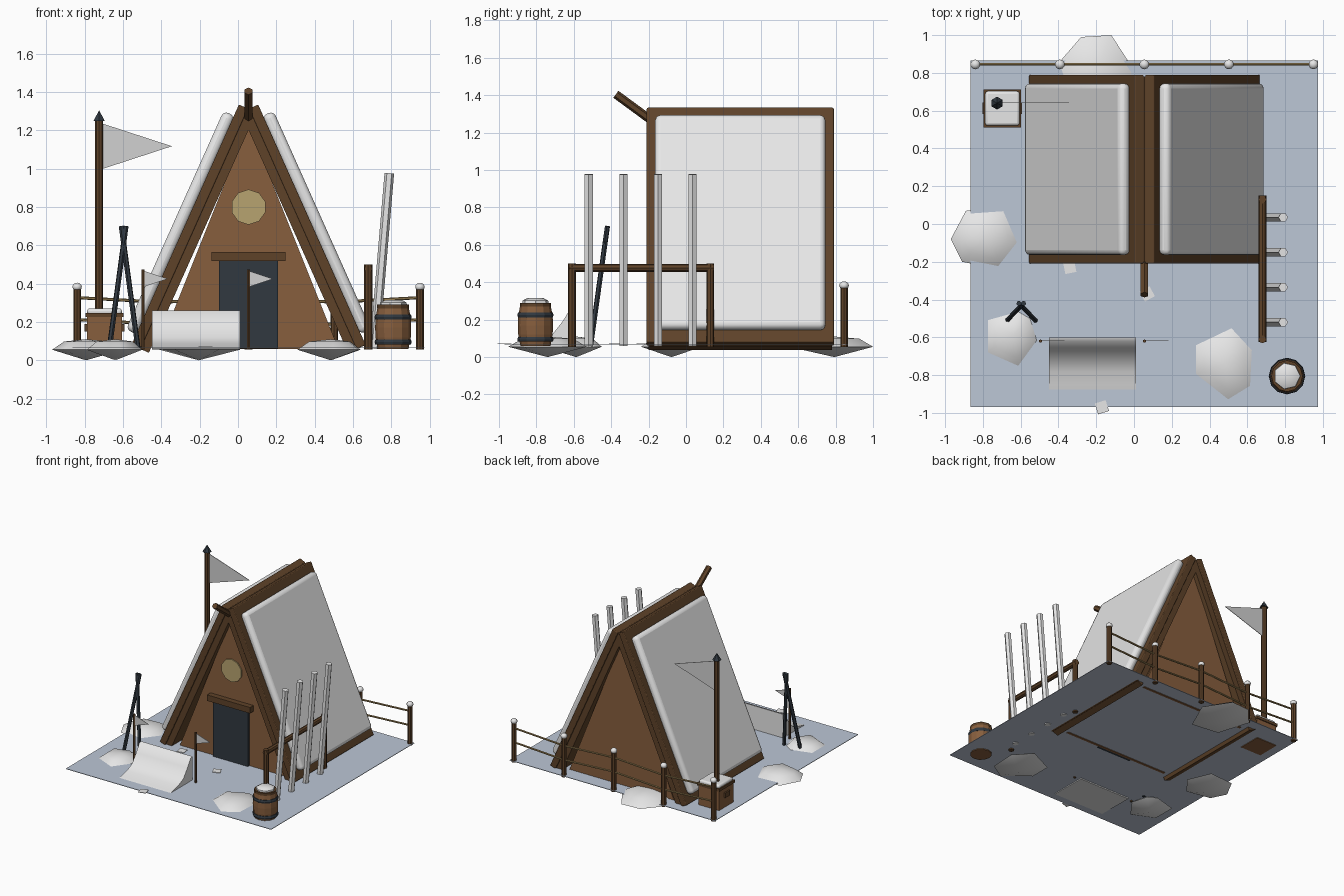
import bpy, bmesh, math
from mathutils import Vector, Matrix

cube = bpy.data.objects.get("Cube")
if cube:
    bpy.data.objects.remove(cube, do_unlink=True)


def material(name, *srgb):
    lin = [((c + 0.055) / 1.055) ** 2.4 for c in srgb] + [1]
    m = bpy.data.materials.new(name)
    m.use_nodes = True
    m.diffuse_color = lin
    m.node_tree.nodes["Principled BSDF"].inputs["Base Color"].default_value = lin
    return m


SNOW = material("snow white", .91, .91, .91)
CLOTH = material("pale cloth", .82, .82, .82)
GROUND = material("icy blue ground", .74, .78, .84)
PLANK = material("warm plank brown", .53, .37, .24)
TIMBER = material("dark timber brown", .37, .26, .16)
IRON = material("dark iron", .19, .22, .25)
GLASS = material("window yellow", .72, .64, .44)
ROPE = material("rope tan", .62, .52, .34)

FLOOR = .063
MID = .055      # hut centre line in x


def finish(name, bm, mat, smooth=False, bevel=0):
    bmesh.ops.recalc_face_normals(bm, faces=bm.faces)
    me = bpy.data.meshes.new(name)
    bm.to_mesh(me)
    bm.free()
    me.materials.append(mat)
    ob = bpy.data.objects.new(name, me)
    bpy.context.collection.objects.link(ob)
    if bevel:
        mod = ob.modifiers.new("round", "BEVEL")
        mod.width, mod.segments = bevel, 3
    if smooth:
        bpy.ops.object.select_all(action="DESELECT")
        ob.select_set(True)
        bpy.context.view_layer.objects.active = ob
        bpy.ops.object.shade_smooth_by_angle(angle=math.radians(50))
    return ob


def box(name, size, loc, mat, tilt=0, axis="Y", **kw):
    bm = bmesh.new()
    m = Matrix.Translation(loc) @ Matrix.Rotation(tilt, 4, axis) @ Matrix.Diagonal((*size, 1))
    bmesh.ops.create_cube(bm, size=1, matrix=m)
    return finish(name, bm, mat, **kw)


def rod(name, a, b, r, mat, sides=8, r2=None, **kw):
    a, b = Vector(a), Vector(b)
    d = b - a
    bm = bmesh.new()
    m = Matrix.Translation((a + b) / 2) @ d.to_track_quat("Z", "Y").to_matrix().to_4x4()
    bmesh.ops.create_cone(bm, cap_ends=True, segments=sides, radius1=r,
                          radius2=r if r2 is None else r2, depth=d.length, matrix=m)
    return finish(name, bm, mat, **kw)


def ball(name, loc, size, mat, **kw):
    bm = bmesh.new()
    m = Matrix.Translation(loc) @ Matrix.Diagonal((*size, 1))
    bmesh.ops.create_uvsphere(bm, u_segments=10, v_segments=6, radius=1, matrix=m)
    return finish(name, bm, mat, smooth=True, **kw)


def prism(name, points, offset, mat, **kw):
    """Extrude a flat outline of 3D points by an offset."""
    bm = bmesh.new()
    face = bm.faces.new([bm.verts.new(p) for p in points])
    ext = bmesh.ops.extrude_face_region(bm, geom=[face])
    bmesh.ops.translate(bm, vec=offset, verts=[v for v in ext["geom"] if isinstance(v, bmesh.types.BMVert)])
    return finish(name, bm, mat, **kw)


def turned(name, loc, rings, mat, sides=12, **kw):
    """Stack rings of (radius, height) into a closed round body."""
    bm = bmesh.new()
    loops = []
    for r, z in rings:
        loops.append([bm.verts.new((loc[0] + r * math.cos(math.tau * i / sides),
                                    loc[1] + r * math.sin(math.tau * i / sides), z)) for i in range(sides)])
    for low, high in zip(loops, loops[1:]):
        for i in range(sides):
            j = (i + 1) % sides
            bm.faces.new((low[i], low[j], high[j], high[i]))
    bm.faces.new(loops[0])
    bm.faces.new(loops[-1])
    return finish(name, bm, mat, **kw)


# Ground sheet
box("ground", (1.84, 1.835, .004), (.055, -.052, .066), GROUND)
for i, (x, y, turn) in enumerate([(-.17, -.97, .3), (.07, -.37, .5), (-.34, -.23, .2)]):
    box(f"snow_patch_{i}", (.06, .06, .004), (x, y, .071), SNOW, turn, "Z")

# Hut end walls
for name, y in (("front_wall", -.155), ("back_wall", .725)):
    prism(name, [(MID - .47, y, FLOOR - .003), (MID + .47, y, FLOOR - .003), (MID, y, 1.235)], (0, .02, 0), PLANK)

# Roof: two timber layers and a thick snow blanket on each slope
SLOPE = math.radians(65.9)
for side, s in (("left", 1), ("right", -1)):
    def layer(name, size, t, y, mat, **kw):
        x = .331 + t * math.sin(SLOPE)
        z = .7075 + t * math.cos(SLOPE)
        box(f"{side}_{name}", size, (MID + s * x, y, z), mat, s * SLOPE, **kw)
    layer("roof_lining", (1.375, .98, .05), -.075, .29, TIMBER)
    layer("roof_slab", (1.375, 1, .052), -.026, .29, TIMBER, bevel=.006)
    layer("roof_snow", (1.25, .91, .065), .027, .29, SNOW, bevel=.028, smooth=True)
rod("ridge_horn", (MID, -.375, 1.405), (MID, -.13, 1.225), .023, TIMBER, 6)

# Door, lintel and round window
box("door", (.31, .02, .465), (MID, -.165, .293), IRON)
box("door_lintel", (.385, .05, .048), (MID, -.175, .542), TIMBER)
rod("window", (MID, -.15, .8), (MID, -.164, .8), .092, GLASS, 10)

# Back fence
POSTS = [-.84 + .4475 * i for i in range(5)]
FENCE = .845
for i, x in enumerate(POSTS):
    rod(f"fence_post_{i}", (x, FENCE, .055), (x, FENCE, .375), .02, TIMBER)
    ball(f"fence_snow_cap_{i}", (x, FENCE, .383), (.026, .026, .022), SNOW)
for i, (a, b) in enumerate(zip(POSTS, POSTS[1:])):
    for z in (.2, .315):
        dip = .012 * (-1) ** i
        rod(f"fence_rail_{i}", (a, FENCE, z + dip), (b, FENCE, z - dip), .008, ROPE, 6)

# Rack with leaning white staves
for y in (-.61, .13):
    rod("rack_post", (.68, y, .055), (.68, y, .5), .021, TIMBER)
rod("rack_rail", (.68, -.625, .477), (.68, .15, .477), .021, TIMBER)
for i in range(4):
    y = -.52 + .185 * i
    rod(f"stave_{i}", (.712, y, .06), (.79, y, .977), .025, SNOW, 6)

# Barrel
SPOT = (.81, -.805)
turned("barrel", SPOT, [(.08, .058), (.092, .12), (.094, .17), (.092, .22), (.08, .285)], PLANK)
turned("barrel_rim", SPOT, [(.083, .27), (.083, .29)], TIMBER)
for z in (.095, .225):
    turned("barrel_hoop", SPOT, [(.093, z - .013), (.097, z), (.093, z + .013)], IRON)
turned("barrel_snow", SPOT, [(.072, .285), (.07, .302), (.045, .315)], SNOW, 7, smooth=True)

# Chest with flag pole
CX, CY = -.697, .612
box("chest", (.185, .185, .18), (CX, CY, .149), PLANK)
box("chest_rim", (.2, .2, .022), (CX, CY, .236), TIMBER)
box("chest_snow", (.182, .182, .035), (CX, CY, .253), SNOW, bevel=.014, smooth=True)
for s in (-1, 1):
    box("chest_handle", (.014, .06, .04), (CX + s * .098, CY, .17), TIMBER)
PX, PY = -.725, .64
rod("flag_pole", (PX, PY, .07), (PX, PY, 1.255), .021, TIMBER)
rod("flag_pole_tip", (PX, PY, 1.25), (PX, PY, 1.305), .034, IRON, 6, r2=0)


def pennant(name, x, y, top, drop, length):
    prism(name, [(x, y, top), (x, y, top - drop), (x + length, y, top - drop / 2)], (0, .004, 0), CLOTH)


pennant("large_flag", PX + .02, PY, 1.235, .235, .36)

# Small marker flags
for name, x in (("right", -.495), ("left", MID)):
    rod(f"{name}_marker_pole", (x, -.62, .055), (x, -.62, .475), .009, TIMBER, 6)
    pennant(f"{name}_marker_flag", x + .008, -.62, .465, .08, .12)

# Crossed walking poles
for s in (-1, 1):
    rod("walking_pole", (-.597 + s * .075, -.51, .06), (-.597 - s * .012, -.42, .7), .014, IRON, 6)

# Snow ramp
RAMP = [(-.905, .06), (-.85, .075), (-.78, .09), (-.715, .12), (-.66, .19), (-.62, .255), (-.6, .26), (-.6, .055)]
prism("snow_ramp", [(-.45, y, z) for y, z in RAMP], (.46, 0, 0), SNOW, smooth=True)

# Low snow mounds: irregular outline, domed above and pointed below
MOUNDS = {
    "west": [(-.97, -.08), (-.89, .07), (-.68, .085), (-.6, -.1), (-.71, -.24), (-.91, -.2)],
    "pole": [(-.79, -.5), (-.61, -.45), (-.54, -.49), (-.5, -.62), (-.61, -.77), (-.79, -.69)],
    "front": [(.31, -.63), (.52, -.53), (.64, -.66), (.63, -.87), (.5, -.95), (.31, -.8)],
    "back": [(-.41, .84), (-.28, .99), (-.12, 1), (.01, .8), (-.1, .55), (-.33, .58)],
}
for name, outline in MOUNDS.items():
    n = len(outline)
    cx = sum(p[0] for p in outline) / n
    cy = sum(p[1] for p in outline) / n
    bm = bmesh.new()

    def ring(k, z):
        return [bm.verts.new((cx + k * (x - cx), cy + k * (y - cy), z)) for x, y in outline]
    rim, dome = ring(1, .055), ring(.65, .098)
    top, low = bm.verts.new((cx, cy, .11)), bm.verts.new((cx, cy, 0))
    for i in range(n):
        j = (i + 1) % n
        bm.faces.new((rim[i], rim[j], dome[j], dome[i]))
        bm.faces.new((dome[i], dome[j], top))
        bm.faces.new((rim[j], rim[i], low))
    finish(f"{name}_snow_mound", bm, SNOW, smooth=True)
